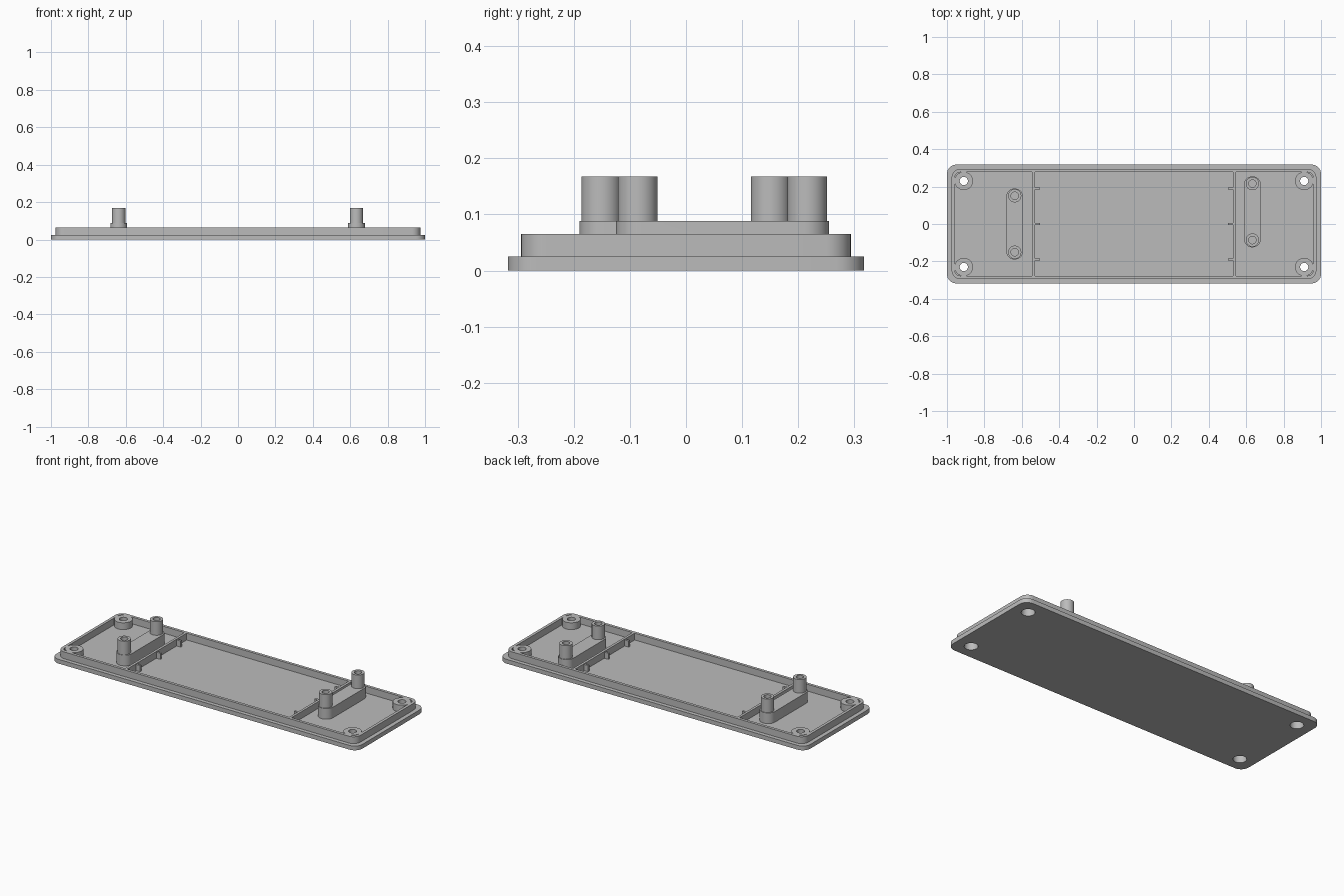
import bpy, bmesh, math

cube = bpy.data.objects.get("Cube")
if cube:
    bpy.data.objects.remove(cube, do_unlink=True)

grey = bpy.data.materials.new("plain_grey")
grey.use_nodes = True
colour = (0.5, 0.5, 0.5, 1)
grey.diffuse_color = colour
grey.node_tree.nodes["Principled BSDF"].inputs["Base Color"].default_value = colour


def finish(name, bm):
    bmesh.ops.recalc_face_normals(bm, faces=bm.faces)
    mesh = bpy.data.meshes.new(name)
    bm.to_mesh(mesh)
    bm.free()
    mesh.materials.append(grey)
    ob = bpy.data.objects.new(name, mesh)
    bpy.context.collection.objects.link(ob)
    return ob


def smooth(ob):
    bpy.ops.object.select_all(action='DESELECT')
    ob.select_set(True)
    bpy.context.view_layer.objects.active = ob
    bpy.ops.object.shade_smooth_by_angle(angle=math.radians(35))


def rounded(w, d, r, cx=0, cy=0, steps=8):
    """Rounded rectangle outline."""
    pts = []
    for k, (sx, sy) in enumerate([(1, 1), (-1, 1), (-1, -1), (1, -1)]):
        for i in range(steps + 1):
            a = (k + i / steps) * math.pi / 2
            pts.append((cx + sx * (w / 2 - r) + r * math.cos(a),
                        cy + sy * (d / 2 - r) + r * math.sin(a)))
    return pts


def prism(name, outline, z0, z1):
    bm = bmesh.new()
    face = bm.faces.new([bm.verts.new((x, y, z0)) for x, y in outline])
    res = bmesh.ops.extrude_face_region(bm, geom=[face])
    top = [v for v in res["geom"] if isinstance(v, bmesh.types.BMVert)]
    bmesh.ops.translate(bm, vec=(0, 0, z1 - z0), verts=top)
    bmesh.ops.remove_doubles(bm, verts=bm.verts, dist=1e-5)
    return finish(name, bm)


def box(name, x, y, z0, z1, w, d):
    return prism(name, [(x - w / 2, y - d / 2), (x + w / 2, y - d / 2),
                        (x + w / 2, y + d / 2), (x - w / 2, y + d / 2)], z0, z1)


def lathe(name, profile, x, y, sides=32):
    """Spin a closed (radius, height) profile about a vertical axis."""
    bm = bmesh.new()
    rings = []
    for i in range(sides):
        a = 2 * math.pi * i / sides
        rings.append([bm.verts.new((x + r * math.cos(a), y + r * math.sin(a), z))
                      for r, z in profile])
    n = len(profile)
    for i in range(sides):
        p, q = rings[i], rings[(i + 1) % sides]
        for j in range(n):
            k = (j + 1) % n
            bm.faces.new((p[j], q[j], q[k], p[k]))
    ob = finish(name, bm)
    smooth(ob)
    return ob


def cut(ob, cutters):
    for c in cutters:
        c.hide_render = True
        mod = ob.modifiers.new("cut", 'BOOLEAN')
        mod.operation = 'DIFFERENCE'
        mod.solver = 'EXACT'
        mod.object = c
        bpy.ops.object.select_all(action='DESELECT')
        bpy.context.view_layer.objects.active = ob
        ob.select_set(True)
        bpy.ops.object.modifier_apply(modifier=mod.name)
        bpy.data.objects.remove(c, do_unlink=True)
    smooth(ob)


def disc(x, y, r, z0, z1):
    return prism("cutter", rounded(2 * r, 2 * r, r, x, y), z0, z1)


FLOOR, RIM = 0.025, 0.065
corners = [(sx * 0.91, sy * 0.23) for sx in (-1, 1) for sy in (-1, 1)]

# Base plate with screw openings
plate = prism("base_plate", rounded(2, 0.635, 0.05), 0, FLOOR)
cut(plate, [disc(x, y, 0.036, -0.1, 0.1) for x, y in corners])

# Raised rim
rim = prism("rim_wall", rounded(1.95, 0.588, 0.045), FLOOR - 0.002, RIM)
cut(rim, [prism("cutter", rounded(1.916, 0.554, 0.03), -0.1, 0.2)])

# Corner screw bosses, counterbored from below
for x, y in corners:
    lathe("corner_boss", [(0.022, 0.045), (0.036, 0.045), (0.036, 0.001),
                          (0.038, 0.001), (0.038, 0.02), (0.049, 0.02),
                          (0.049, RIM), (0.022, RIM)], x, y)

# Divider walls with small ribs facing the middle
for s in (-1, 1):
    box("divider_wall", s * 0.537, 0, 0.02, RIM, 0.015, 0.56)
    for y in (-0.19, 0, 0.19):
        box("divider_rib", s * 0.518, y, 0.02, RIM - 0.004, 0.03, 0.012)

# Cable clamps: grooved block with two hollow posts
for x, cy in ((-0.638, 0), (0.633, 0.065)):
    block = prism("clamp_block", rounded(0.09, 0.38, 0.0449, x, cy), 0.02, 0.088)
    grooves = []
    for i in range(9):
        y = cy + (i - 4) * 0.024
        bm = bmesh.new()
        bmesh.ops.create_cone(bm, cap_ends=True, segments=16, radius1=0.0085,
                              radius2=0.0085, depth=0.2)
        for v in bm.verts:
            v.co = (x + v.co.z, y + v.co.x, 0.0885 + v.co.y)
        grooves.append(finish("cutter", bm))
    holes = [disc(x, cy + s * 0.151, 0.02, 0.03, 0.2) for s in (-1, 1)]
    cut(block, grooves + holes)
    for s in (-1, 1):
        lathe("clamp_post", [(0.02, 0.03), (0.0355, 0.03),
                             (0.0355, 0.168), (0.02, 0.168)], x, cy + s * 0.151)
